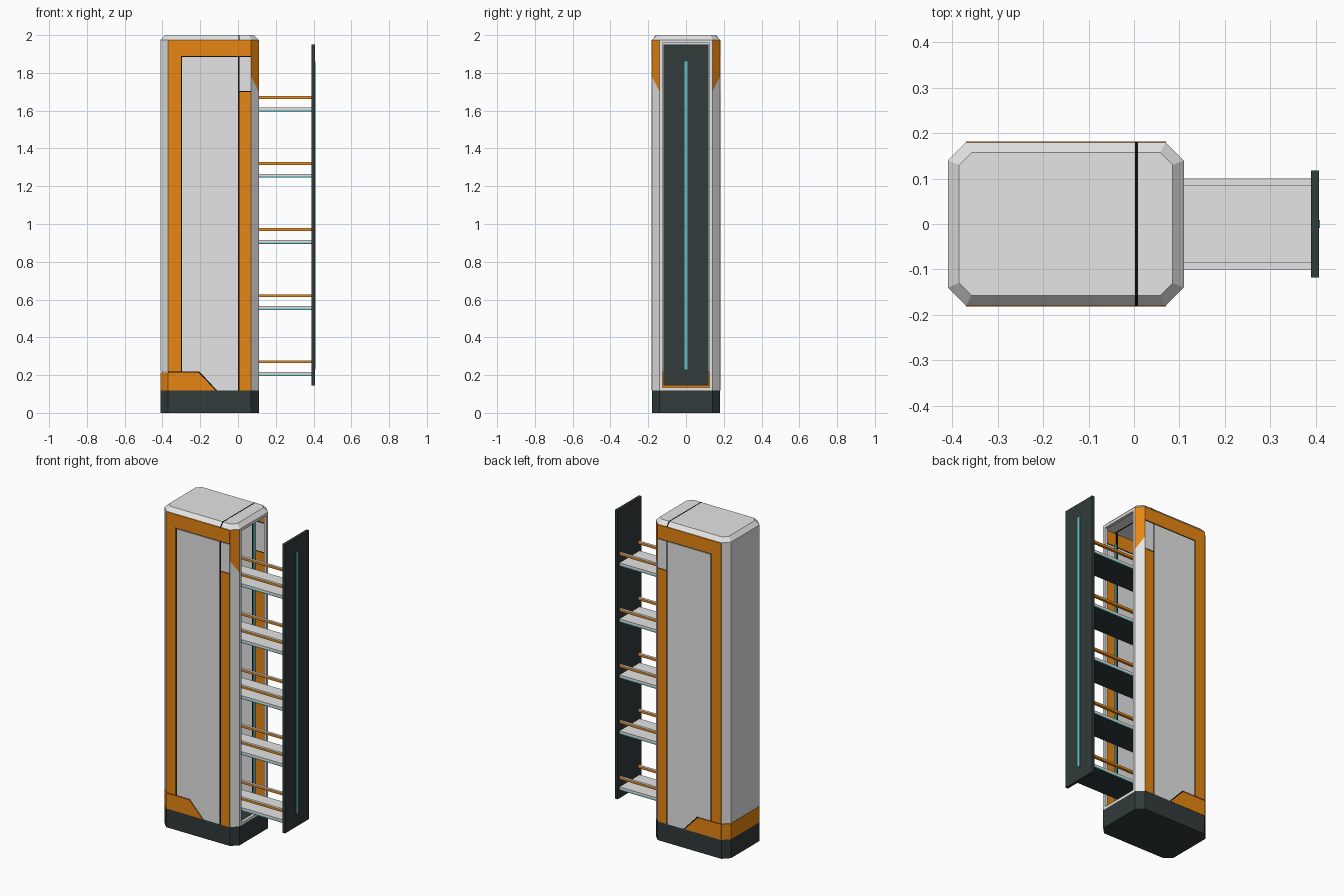
import bpy, bmesh
from mathutils import Vector

if "Cube" in bpy.data.objects:
    bpy.data.objects.remove(bpy.data.objects["Cube"], do_unlink=True)


def material(name, rgb):
    m = bpy.data.materials.new(name)
    m.use_nodes = True
    m.diffuse_color = (*rgb, 1)
    node = next(n for n in m.node_tree.nodes if n.type == 'BSDF_PRINCIPLED')
    node.inputs["Base Color"].default_value = (*rgb, 1)
    return m


grey = material("light grey", (0.78, 0.78, 0.78))
orange = material("orange", (0.8, 0.24, 0.006))
dark = material("dark slate", (0.031, 0.043, 0.043))
black = material("black", (0.004, 0.004, 0.004))
teal = material("teal light", (0.14, 0.56, 0.6))


def finish(name, bm, *mats):
    bmesh.ops.recalc_face_normals(bm, faces=bm.faces)
    mesh = bpy.data.meshes.new(name)
    bm.to_mesh(mesh)
    bm.free()
    for m in mats:
        mesh.materials.append(m)
    ob = bpy.data.objects.new(name, mesh)
    bpy.context.collection.objects.link(ob)
    return ob


def loft(low, high):
    """Closed solid between two matching outlines of 3D points."""
    bm = bmesh.new()
    a = [bm.verts.new(p) for p in low]
    b = [bm.verts.new(p) for p in high]
    bm.faces.new(a)
    bm.faces.new(b)
    for i in range(len(a)):
        j = (i + 1) % len(a)
        bm.faces.new((a[i], a[j], b[j], b[i]))
    bmesh.ops.recalc_face_normals(bm, faces=bm.faces)
    return bm


def prism(points, axis, lo, hi):
    """Extrude a 2D outline along x, y or z."""
    k = "xyz".index(axis)

    def place(p, d):
        q = list(p)
        q.insert(k, d)
        return q
    return loft([place(p, lo) for p in points], [place(p, hi) for p in points])


def rect(a, b, c, d):
    return [(a, c), (b, c), (b, d), (a, d)]


def box(name, x, y, z, mat):
    return finish(name, prism(rect(*x, *y), 'z', *z), mat)


def octagon(x0, x1, y, cut):
    half = [(x1, y - cut), (x1 - cut, y), (x0 + cut, y), (x0, y - cut)]
    return half + [(px, -py) for px, py in reversed(half)]


# Plinth and bevelled cap
outline = octagon(-0.41, 0.11, 0.18, 0.04)
inner = octagon(-0.385, 0.085, 0.157, 0.027)
finish("plinth", prism(outline, 'z', 0, 0.118), dark)
finish("cap", loft([(*p, 1.975) for p in outline], [(*p, 2.0) for p in inner]), grey)
seam = [(-0.181, 1.974), (-0.158, 2.0005), (0.158, 2.0005), (0.181, 1.974)]
finish("cap_seam", prism(seam, 'x', 0.002, 0.009), black)

# Rear end wall with chamfered corners, orange at the foot
end = [(-0.37, 0.18), (-0.41, 0.14), (-0.41, -0.14), (-0.37, -0.18),
       (-0.362, -0.16), (-0.39, -0.132), (-0.39, 0.132), (-0.362, 0.16)]
finish("end_wall", prism(end, 'z', 0.218, 1.975), grey)
finish("end_wall_foot", prism(end, 'z', 0.118, 0.215), orange)

# Panels of the two long sides, as outlines in x and z
panels = [
    ("frame", orange, [(-0.37, 0.22), (-0.37, 1.973), (0.07, 1.973), (0.07, 1.89),
                       (-0.303, 1.89), (-0.303, 0.22)]),
    ("main_panel", grey, [(-0.296, 0.22), (-0.296, 1.884), (0.001, 1.884),
                          (0.001, 0.118), (-0.11, 0.118), (-0.205, 0.22)]),
    ("foot_panel", orange, [(-0.37, 0.118), (-0.37, 0.215), (-0.21, 0.215), (-0.118, 0.118)]),
    ("post", orange, rect(0.009, 0.07, 0.118, 1.7)),
    ("post_top", grey, rect(0.009, 0.07, 1.705, 1.884)),
]
grooves = [
    ("frame_groove", rect(-0.303, -0.296, 0.218, 1.89)),
    ("post_groove", rect(0.001, 0.009, 0.118, 1.89)),
    ("top_groove", rect(-0.303, 0.07, 1.884, 1.89)),
    ("post_joint", rect(0.009, 0.07, 1.7, 1.705)),
    ("foot_groove", [(-0.37, 0.215), (-0.37, 0.22), (-0.205, 0.22),
                     (-0.11, 0.118), (-0.118, 0.118), (-0.21, 0.215)]),
]
corner = [(0.07, 0.18), (0.11, 0.14), (0.11, 0.124), (0.092, 0.124), (0.07, 0.157)]

for side, s in (("front", -1), ("back", 1)):
    for name, mat, pts in panels:
        finish(f"{side}_{name}", prism(pts, 'y', s * 0.16, s * 0.182), mat)
    for name, pts in grooves:
        finish(f"{side}_{name}", prism(pts, 'y', s * 0.162, s * 0.177), black)

    # Open-end corner post, with a slanted orange tip on its chamfer
    bm = prism([(x, s * y) for x, y in corner], 'z', 0.118, 1.975)
    tip, slope = Vector((0.07, 0, 1.78)), Vector((2, 0, 1))
    bmesh.ops.bisect_plane(bm, geom=bm.verts[:] + bm.edges[:] + bm.faces[:],
                           plane_co=tip, plane_no=slope)
    bm.normal_update()
    for f in bm.faces:
        chamfer = f.normal.x > 0.5 and f.normal.y * s > 0.5
        if chamfer and (f.calc_center_median() - tip).dot(slope) > 0:
            f.material_index = 1
    finish(f"{side}_corner_post", bm, grey, orange)

    # Light strip inside the opening
    ys = sorted((s * 0.155, s * 0.161))
    box(f"{side}_inner_light", (0, 0.01), ys, (0.14, 1.9), teal)
    box(f"{side}_inner_light_holder", (-0.012, 0), ys, (0.118, 1.975), black)

# Lintel and sill of the opening
box("lintel", (0.092, 0.11), (-0.124, 0.124), (1.957, 1.975), grey)
box("sill", (0.092, 0.11), (-0.124, 0.124), (0.118, 0.134), grey)

# Pulled-out door with its light strip
box("door", (0.39, 0.408), (-0.118, 0.118), (0.145, 1.95), dark)
box("door_light", (0.408, 0.41), (-0.009, 0.009), (0.23, 1.86), teal)

# Trays with side rails
for i in range(5):
    z = 0.195 + i * 0.35
    reach = (-0.08, 0.39)
    box(f"tray_{i + 1}", reach, (-0.1, 0.1), (z + 0.008, z + 0.021), grey)
    box(f"tray_underside_{i + 1}", reach, (-0.096, 0.096), (z, z + 0.008), dark)
    for side, s in (("front", -1), ("back", 1)):
        box(f"{side}_tray_light_{i + 1}", reach, sorted((s * 0.096, s * 0.1)),
            (z + 0.001, z + 0.008), teal)
        ys = sorted((s * 0.084, s * 0.1))
        box(f"{side}_rail_{i + 1}", reach, ys, (z + 0.068, z + 0.081), orange)
        box(f"{side}_rail_top_{i + 1}", reach, ys, (z + 0.081, z + 0.083), grey)
